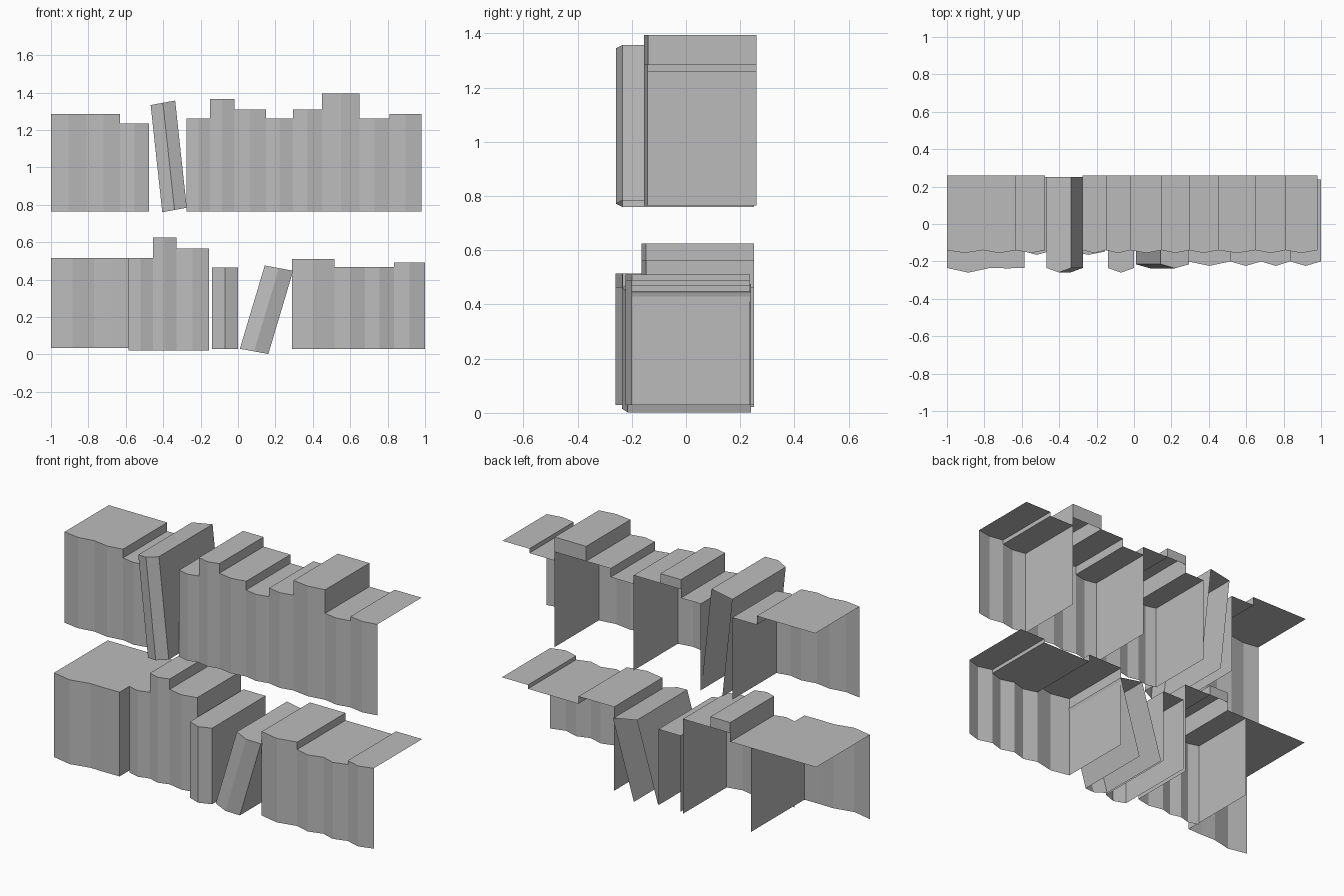
import bpy
import bmesh

if "Cube" in bpy.data.objects:
    bpy.data.objects.remove(bpy.data.objects["Cube"])

grey = bpy.data.materials.new("book grey")
grey.use_nodes = True
grey.diffuse_color = (0.5, 0.5, 0.5, 1)
bsdf = grey.node_tree.nodes["Principled BSDF"]
bsdf.inputs["Base Color"].default_value = (0.5, 0.5, 0.5, 1)
bsdf.inputs["Roughness"].default_value = 0.8


def book_group(name, start, books, base, front, back, bulge,
               left_end=False, right_end=False, place=None):
    """Row of open-backed books; books are (end x, top z) pairs."""
    bm = bmesh.new()

    def face(*points):
        bm.faces.new([bm.verts.new(place(*p) if place else p) for p in points])

    def side(x, low, high, faces_right):
        quad = [(x, front, low), (x, back, low), (x, back, high), (x, front, high)]
        face(*(quad if faces_right else quad[::-1]))

    x0 = start
    for i, (x1, top) in enumerate(books):
        mid, ridge = (x0 + x1) / 2, front - bulge
        # folded spine and top
        face((x0, front, base), (mid, ridge, base), (mid, ridge, top), (x0, front, top))
        face((mid, ridge, base), (x1, front, base), (x1, front, top), (mid, ridge, top))
        face((x0, front, top), (mid, ridge, top), (x1, front, top), (x1, back, top), (x0, back, top))
        # steps between books of different heights
        before = books[i - 1][1] if i else None
        after = books[i + 1][1] if i + 1 < len(books) else None
        if before is not None and top > before:
            side(x0, before, top, False)
        if after is not None and top > after:
            side(x1, after, top, True)
        # back strip where a book stands above both neighbours
        if before and after and top > max(before, after):
            low = max(before, after)
            face((x1, back, low), (x0, back, low), (x0, back, top), (x1, back, top))
        x0 = x1
    # full end covers
    if left_end:
        side(start, base, books[0][1], False)
    if right_end:
        side(x0, base, books[-1][1], True)

    bmesh.ops.remove_doubles(bm, verts=bm.verts, dist=0.0005)
    mesh = bpy.data.meshes.new(name)
    bm.to_mesh(mesh)
    bm.free()
    mesh.materials.append(grey)
    obj = bpy.data.objects.new(name, mesh)
    bpy.context.collection.objects.link(obj)
    return obj


def leaning_book(name, corner, across, up, front, back, bulge):
    """One covered book whose width and height follow two slanted directions."""
    def place(x, y, z):
        return (corner[0] + x * across[0] + z * up[0], y,
                corner[1] + x * across[1] + z * up[1])
    book_group(name, 0, [(1, 1)], 0, front, back, bulge, True, True, place)


# Upper shelf
book_group("upper_left_books", -1, [(-0.81, 1.285), (-0.63, 1.285), (-0.475, 1.235)],
           0.765, -0.14, 0.26, 0.015, right_end=True)
leaning_book("upper_leaning_book", (-0.405, 0.76), (0.131, 0.024), (-0.062, 0.573),
             -0.235, 0.25, 0.024)
book_group("upper_middle_books", -0.275, [(-0.15, 1.26), (-0.02, 1.365), (0.15, 1.31)],
           0.765, -0.14, 0.26, 0.015, True, True)
book_group("upper_right_books", 0.15,
           [(0.295, 1.26), (0.45, 1.31), (0.65, 1.395), (0.81, 1.26), (0.98, 1.285)],
           0.765, -0.14, 0.26, 0.015)
# cover inside the right run, below the tall book
bm = bmesh.new()
bm.faces.new([bm.verts.new(p) for p in
              ((0.65, -0.14, 0.765), (0.65, 0.26, 0.765), (0.65, 0.26, 1.26), (0.65, -0.14, 1.26))])
cover_mesh = bpy.data.meshes.new("tall_book_cover")
bm.to_mesh(cover_mesh)
bm.free()
cover_mesh.materials.append(grey)
bpy.context.collection.objects.link(bpy.data.objects.new("tall_book_cover", cover_mesh))

# Lower shelf
book_group("lower_wide_book", -1, [(-0.77, 0.515)], 0.033, -0.235, 0.25, 0.025)
book_group("lower_flat_book", -0.77, [(-0.585, 0.515)], 0.033, -0.235, 0.25, 0.002,
           right_end=True)
book_group("lower_middle_books", -0.585, [(-0.455, 0.515), (-0.33, 0.625), (-0.155, 0.565)],
           0.022, -0.147, 0.25, 0.018, right_end=True)
book_group("lower_single_book", -0.14, [(0, 0.465)], 0.03, -0.235, 0.25, 0.025, True, True)
leaning_book("lower_leaning_book", (0.01, 0.03), (0.152, -0.028), (0.133, 0.445),
             -0.215, 0.24, 0.022)
book_group("lower_right_books", 0.29,
           [(0.515, 0.51), (0.68, 0.468), (0.835, 0.468), (1, 0.49)],
           0.03, -0.2, 0.237, 0.024, left_end=True)
